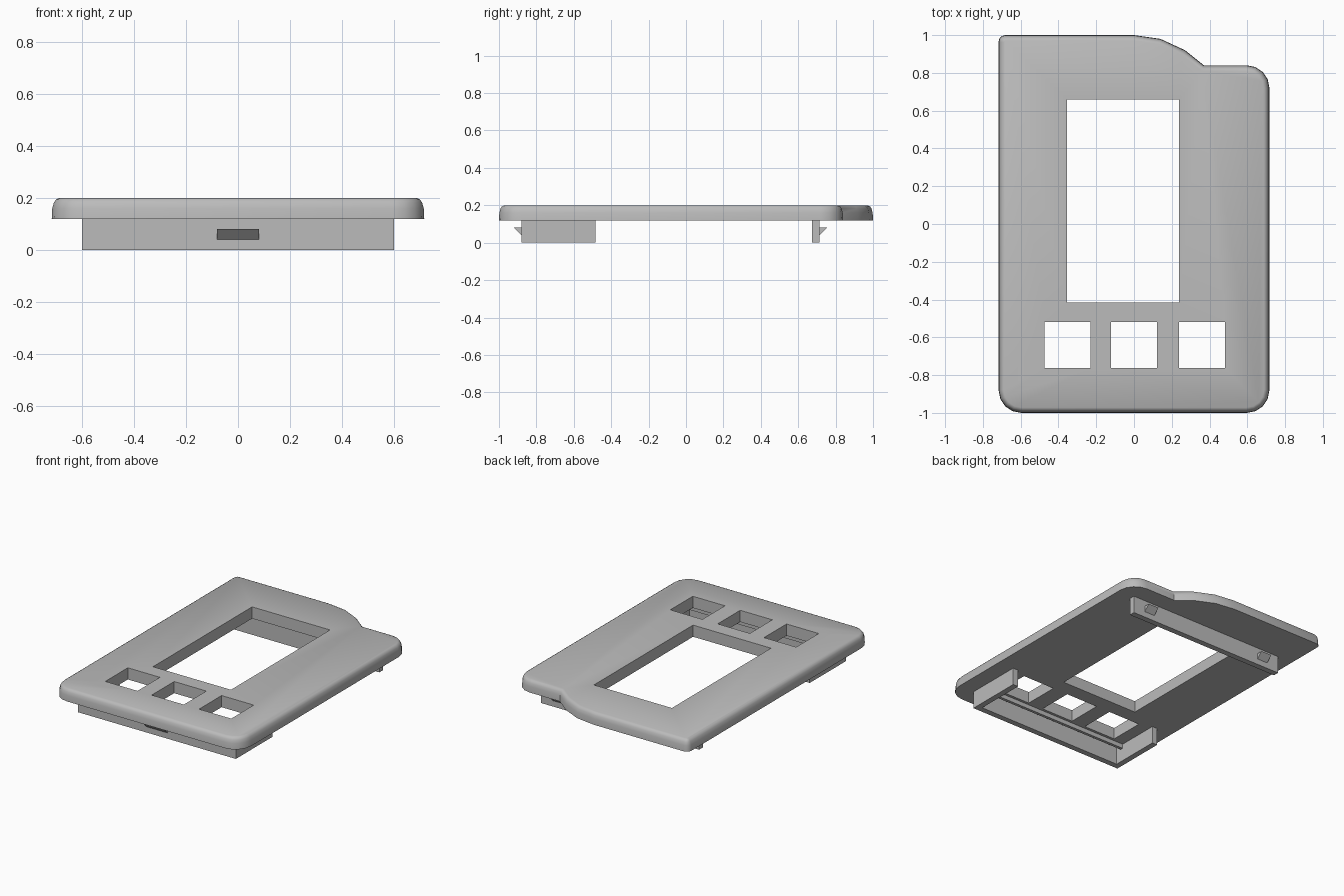
import bpy, bmesh, math
from mathutils import Vector

if "Cube" in bpy.data.objects:
    bpy.data.objects.remove(bpy.data.objects["Cube"])

grey = bpy.data.materials.new("light_grey_plastic")
grey.use_nodes = True
GREY = (0.5, 0.5, 0.5, 1)
grey.diffuse_color = GREY
grey.node_tree.nodes["Principled BSDF"].inputs["Base Color"].default_value = GREY


def finish(name, bm):
    bmesh.ops.recalc_face_normals(bm, faces=bm.faces)
    mesh = bpy.data.meshes.new(name)
    bm.to_mesh(mesh)
    bm.free()
    mesh.materials.append(grey)
    obj = bpy.data.objects.new(name, mesh)
    bpy.context.collection.objects.link(obj)
    return obj


def box(name, x0, x1, y0, y1, z0, z1):
    bm = bmesh.new()
    bmesh.ops.create_cube(bm, size=1)
    for v in bm.verts:
        v.co = ((x0 + x1) / 2 + v.co.x * (x1 - x0),
                (y0 + y1) / 2 + v.co.y * (y1 - y0),
                (z0 + z1) / 2 + v.co.z * (z1 - z0))
    return finish(name, bm)


def prism(name, outline, x0, x1):
    """Extrude a (y, z) outline along x."""
    bm = bmesh.new()
    face = bm.faces.new([bm.verts.new((x0, y, z)) for y, z in outline])
    out = bmesh.ops.extrude_face_region(bm, geom=[face])
    for v in out["geom"]:
        if isinstance(v, bmesh.types.BMVert):
            v.co.x = x1
    return finish(name, bm)


def arc(cx, cy, r, start, steps=4):
    angles = [math.radians(start + 90 * i / steps) for i in range(steps + 1)]
    return [Vector((cx + r * math.cos(a), cy + r * math.sin(a))) for a in angles]


def inset(points, d):
    """Mitred inward offset of a counter-clockwise outline."""
    result = []
    for i, p in enumerate(points):
        a = (p - points[i - 1]).normalized()
        b = (points[(i + 1) % len(points)] - p).normalized()
        na, nb = Vector((-a.y, a.x)), Vector((-b.y, b.x))
        result.append(p + (na + nb) * d / (1 + na.dot(nb)))
    return result


# Face plate: rounded outline with a stepped back edge and a softened rim
W, R, SMALL = 0.717, 0.12, 0.035
outline = arc(-W + R, -1 + R, R, 180) + arc(W - R, -1 + R, R, 270)
outline += arc(W - R, 0.84 - R, R, 0)
outline += [Vector(p) for p in ((0.37, 0.84), (0.27, 0.92), (0.14, 0.98), (0, 1))]
outline += arc(-W + SMALL, 1 - SMALL, SMALL, 90, 3)

bm = bmesh.new()
rim = [(0, 0.12), (0.002, 0.16), (0.008, 0.182), (0.016, 0.194), (0.028, 0.2)]
rings = [[bm.verts.new((p.x, p.y, z)) for p in inset(outline, d)] for d, z in rim]
for low, high in zip(rings, rings[1:]):
    for i in range(len(low)):
        bm.faces.new((low[i - 1], low[i], high[i], high[i - 1]))
bm.faces.new(rings[0][::-1])
bm.faces.new(rings[-1])
plate = finish("face_plate", bm)

# Screen window and three button openings
openings = [(-0.355, 0.237, -0.415, 0.66)]
openings += [(x - 0.122, x + 0.122, -0.762, -0.518) for x in (-0.352, 0, 0.36)]
for x0, x1, y0, y1 in openings:
    cutter = box("opening_cutter", x0, x1, y0, y1, 0, 0.4)
    cutter.hide_render = True
    mod = plate.modifiers.new("opening", "BOOLEAN")
    mod.operation, mod.solver, mod.object = "DIFFERENCE", "EXACT", cutter
    bpy.context.view_layer.objects.active = plate
    bpy.ops.object.modifier_apply(modifier=mod.name)
    bpy.data.objects.remove(cutter)

bpy.ops.object.select_all(action="DESELECT")
plate.select_set(True)
bpy.context.view_layer.objects.active = plate
bpy.ops.object.shade_smooth_by_angle(angle=math.radians(35))

# U-shaped skirt under the front and an inner rib
T = 0.04
box("front_skirt", -0.6, 0.6, -0.88, -0.88 + T, 0, 0.12)
for side, x in (("left", 0.6 - T), ("right", -0.6)):
    box(side + "_skirt", x, x + T, -0.88 + T, -0.485, 0, 0.12)
box("inner_rib", -0.56, 0.56, -0.8, -0.78, 0.09, 0.12)

# Rear rail and wedge-shaped snap clips
box("rear_rail", -0.6, 0.6, 0.675, 0.675 + T, 0, 0.12)


def clip(name, x, y, out):
    prism(name, [(y, 0.04), (y, 0.08), (y + out, 0.08)], x - 0.04, x + 0.04)


for side, x in (("left", 0.47), ("right", -0.47)):
    clip(side + "_rear_clip", x, 0.715, T)
prism("front_clip", [(-0.88, 0.04), (-0.88, 0.08), (-0.92, 0.08)], -0.08, 0.08)
